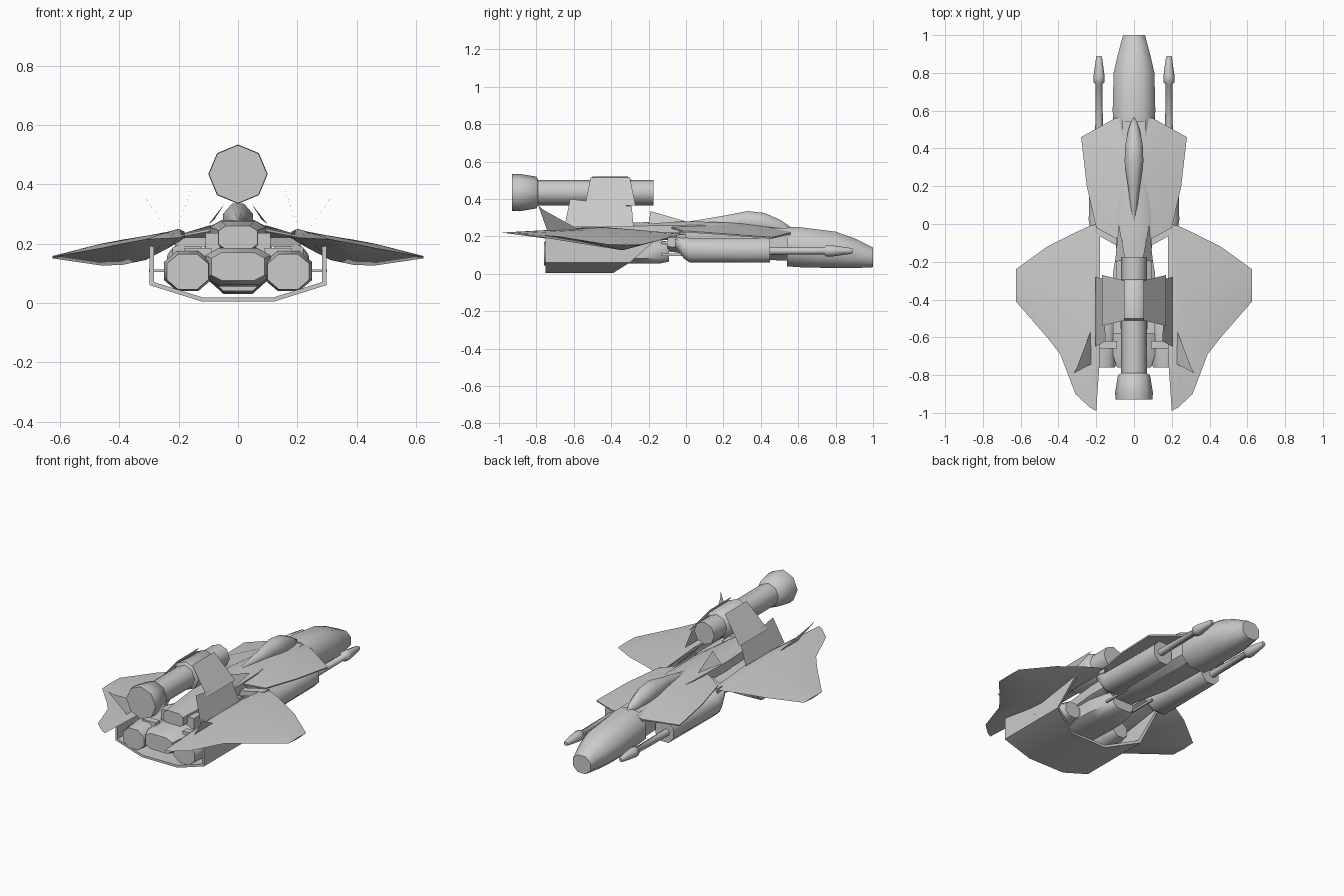
import bpy, bmesh, math

if "Cube" in bpy.data.objects:
    bpy.data.objects.remove(bpy.data.objects["Cube"])

GREY = (0.6, 0.6, 0.6, 1)
grey = bpy.data.materials.new("hull grey")
grey.use_nodes = True
grey.diffuse_color = GREY
grey.node_tree.nodes["Principled BSDF"].inputs["Base Color"].default_value = GREY


def finish(name, bm, mirror=False, thick=0, angle=40):
    """Turn a bmesh into a named object, optionally mirrored and thickened."""
    bmesh.ops.recalc_face_normals(bm, faces=bm.faces)
    if thick:
        bmesh.ops.solidify(bm, geom=bm.faces[:], thickness=thick)
    mesh = bpy.data.meshes.new(name)
    bm.to_mesh(mesh)
    bm.free()
    mesh.materials.append(grey)
    ob = bpy.data.objects.new(name, mesh)
    bpy.context.collection.objects.link(ob)
    if mirror:
        mod = ob.modifiers.new("mirror", 'MIRROR')
        mod.use_mirror_merge = False
    bpy.ops.object.select_all(action='DESELECT')
    ob.select_set(True)
    bpy.context.view_layer.objects.active = ob
    bpy.ops.object.shade_smooth_by_angle(angle=math.radians(angle))
    return ob


def bridge(bm, rings, closed=True):
    """Join successive rows of points with quads."""
    rows = [[bm.verts.new(p) for p in r] for r in rings]
    n = len(rows[0])
    for a, b in zip(rows, rows[1:]):
        for i in range(n if closed else n - 1):
            j = (i + 1) % n
            bm.faces.new((a[i], a[j], b[j], b[i]))
    return rows


def loft(name, sections, cx=0, chamfer=0.4, mirror=False, angle=40):
    """Chamfered box body along y from (y, half width, low z, high z)."""
    rings = []
    for y, w, lo, hi in sections:
        h, c = (hi - lo) / 2, (hi + lo) / 2
        k = 1 - chamfer
        octagon = [(1, k), (k, 1), (-k, 1), (-1, k), (-1, -k), (-k, -1), (k, -1), (1, -k)]
        rings.append([(cx + u * w, y, c + v * h) for u, v in octagon])
    bm = bmesh.new()
    rows = bridge(bm, rings)
    bm.faces.new(rows[0])
    bm.faces.new(rows[-1])
    return finish(name, bm, mirror, angle=angle)


def turned(name, profile, cx, cz, sides=8, mirror=False):
    """Lathed body along y from (y, radius)."""
    rings = [[(cx + r * math.sin(math.tau * i / sides), y, cz + r * math.cos(math.tau * i / sides))
              for i in range(sides)] for y, r in profile]
    bm = bmesh.new()
    rows = bridge(bm, rings)
    bm.faces.new(rows[0])
    bm.faces.new(rows[-1])
    return finish(name, bm, mirror, angle=50)


def plate(name, *points):
    """Flat mirrored sheet panel."""
    bm = bmesh.new()
    bm.faces.new([bm.verts.new(p) for p in points])
    return finish(name, bm, mirror=True)


def box(name, x, y, z, mirror=False):
    """Box from (min, max) ranges."""
    bm = bmesh.new()
    bridged = bridge(bm, [[(x[0], v, z[0]), (x[1], v, z[0]), (x[1], v, z[1]), (x[0], v, z[1])] for v in y])
    for row in bridged:
        bm.faces.new(row)
    return finish(name, bm, mirror)


# Fuselage: nose, core, canopy and spine
loft("nose", [(0.54, 0.11, 0.04, 0.25), (0.6, 0.113, 0.035, 0.25), (0.8, 0.108, 0.03, 0.225),
              (0.9, 0.085, 0.03, 0.19), (1.0, 0.058, 0.035, 0.14)], chamfer=0.55, angle=55)
loft("fuselage_core", [(-0.1, 0.09, 0.12, 0.25), (0.2, 0.1, 0.08, 0.26), (0.56, 0.1, 0.07, 0.24)])
loft("canopy", [(0.0, 0.006, 0.25, 0.277), (0.2, 0.032, 0.23, 0.31), (0.33, 0.05, 0.22, 0.335),
                (0.42, 0.046, 0.21, 0.325), (0.5, 0.03, 0.21, 0.29), (0.56, 0.01, 0.21, 0.25)],
     chamfer=0.6, angle=60)
loft("spine", [(-0.62, 0.065, 0.18, 0.26), (-0.25, 0.095, 0.18, 0.275), (0.05, 0.09, 0.18, 0.28),
               (0.3, 0.06, 0.2, 0.27)])

# Angular shoulder shield over the forward body
bm = bmesh.new()
bridge(bm, [[(0, 0.56, 0.24), (0, 0.3, 0.275), (0, -0.08, 0.27)],
            [(0.1, 0.56, 0.22), (0.1, 0.3, 0.26), (0.09, -0.08, 0.25)],
            [(0.28, 0.46, 0.195), (0.25, 0.2, 0.215), (0.2, -0.02, 0.23)]], closed=False)
finish("shoulder_shield", bm, mirror=True, thick=0.008)

# Side weapon pods and their barrels
loft("weapon_pod", [(-0.06, 0.05, 0.15, 0.2), (-0.01, 0.065, 0.08, 0.2), (0.02, 0.07, 0.06, 0.19),
                    (0.45, 0.06, 0.06, 0.19)], cx=0.17, chamfer=0.55, mirror=True, angle=55)
turned("weapon_barrel", [(0.44, 0.021), (0.74, 0.018), (0.75, 0.03), (0.78, 0.03), (0.88, 0.016), (0.89, 0.012)],
       0.185, 0.122, mirror=True)

# Rear engines
loft("central_engine", [(-0.76, 0.09, 0.075, 0.17), (-0.7, 0.11, 0.06, 0.185), (-0.25, 0.11, 0.055, 0.185),
                        (-0.14, 0.09, 0.055, 0.18), (-0.09, 0.07, 0.065, 0.17)], angle=55)
loft("side_engine", [(-0.76, 0.07, 0.045, 0.165), (-0.67, 0.08, 0.04, 0.175), (-0.45, 0.08, 0.04, 0.175),
                     (-0.32, 0.05, 0.06, 0.15)], cx=0.17, chamfer=0.55, mirror=True, angle=55)
box("engine_block", (0.09, 0.18), (-0.66, -0.62), (0.15, 0.185), mirror=True)
box("engine_bracket", (0.06, 0.11), (-0.58, -0.5), (0.17, 0.235), mirror=True)
box("engine_rod", (0.24, 0.3), (-0.5, -0.49), (0.105, 0.113), mirror=True)

# Linkages between the forward and rear halves
for side, z in (("lower", 0.095), ("upper", 0.16)):
    box(side + "_link_rod", (0.085, 0.095), (-0.13, 0.05), (z, z + 0.012), mirror=True)
bm = bmesh.new()
strut = bridge(bm, [[(0.08, -0.12, z), (0.08, -0.07, z), (0.21, 0.0, z), (0.21, -0.05, z)] for z in (0.19, 0.22)])
for row in strut:
    bm.faces.new(row)
finish("wing_strut", bm, mirror=True)

# Open belly tray, wrapped under the engines
rim = [(0.298, 0.2, -0.14), (0.298, 0.06, -0.3), (0.12, 0.004, -0.39)]
rim += [(-x, z, y) for x, z, y in reversed(rim)]
bm = bmesh.new()
bridge(bm, [[(x, -0.75 + t * (front + 0.75), z) for x, z, front in rim] for t in (0, 0.5, 1)], closed=False)
if sum(f.normal.z for f in bm.faces) > 0:
    bmesh.ops.reverse_faces(bm, faces=bm.faces)
finish("belly_tray", bm, thick=0.014)

# Drooping swept wings: (x, front y, back y, front z, back z, top z, bottom z)
stations = [(0.18, -0.03, -0.7, 0.215, 0.225, 0.24, 0.22),
            (0.2, -0.005, -0.99, 0.213, 0.22, 0.25, 0.205),
            (0.235, -0.01, -0.97, 0.21, 0.218, 0.24, 0.185),
            (0.31, -0.045, -0.9, 0.205, 0.215, 0.226, 0.145),
            (0.39, -0.085, -0.69, 0.195, 0.2, 0.213, 0.128),
            (0.46, -0.12, -0.6, 0.185, 0.185, 0.2, 0.126),
            (0.625, -0.24, -0.41, 0.155, 0.155, 0.158, 0.15)]
bm = bmesh.new()
rows = bridge(bm, [[(x, f, zf), (x, f + (b - f) * 0.45, zt), (x, b, zb), (x, f + (b - f) * 0.45, zl)]
                   for x, f, b, zf, zb, zt, zl in stations])
bm.faces.new(rows[0])
bm.faces.new(rows[-1])
finish("wing", bm, mirror=True, angle=50)

# Canted tail fins
plate("tail_fin", (0.23, -0.57, 0.235), (0.223, -0.74, 0.225), (0.32, -0.79, 0.365), (0.303, -0.76, 0.34))

# Dorsal cannon with flared tail and sleeve, slung between side panels
turned("cannon", [(-0.93, 0.098), (-0.89, 0.1), (-0.8, 0.085), (-0.79, 0.068), (-0.175, 0.068)], 0, 0.434)
turned("cannon_sleeve", [(-0.51, 0.07), (-0.5, 0.085), (-0.31, 0.085), (-0.295, 0.07)], 0, 0.434)
plate("mount_upper_panel", (0.05, -0.51, 0.515), (0.05, -0.3, 0.515), (0.17, -0.27, 0.365), (0.17, -0.54, 0.365))
plate("mount_lower_panel", (0.15, -0.62, 0.4), (0.165, -0.29, 0.36), (0.205, -0.28, 0.25), (0.205, -0.65, 0.25))
plate("dorsal_panel", (0.1, -0.2, 0.265), (0.045, -0.19, 0.335), (0.08, 0.0, 0.28))
